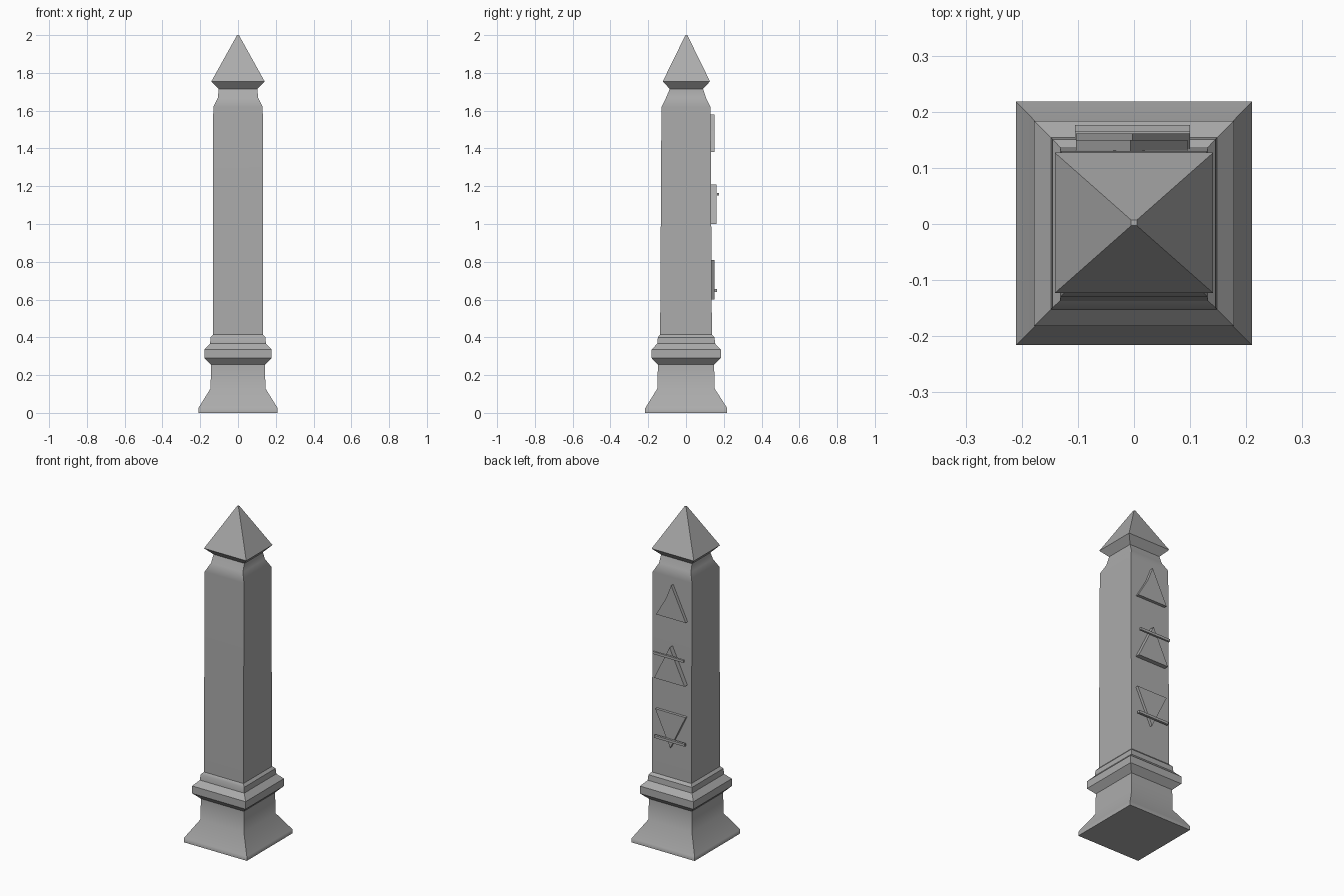
import bpy
import bmesh

old = bpy.data.objects.get("Cube")
if old:
    bpy.data.objects.remove(old)

STONE = (0.41, 0.41, 0.41, 1)
stone = bpy.data.materials.new("grey stone")
stone.use_nodes = True
stone.diffuse_color = STONE
stone.node_tree.nodes["Principled BSDF"].inputs["Base Color"].default_value = STONE


def finish(name, bm):
    """Turn a bmesh into a named stone object."""
    bmesh.ops.recalc_face_normals(bm, faces=bm.faces)
    mesh = bpy.data.meshes.new(name)
    bm.to_mesh(mesh)
    bm.free()
    mesh.materials.append(stone)
    obj = bpy.data.objects.new(name, mesh)
    bpy.context.collection.objects.link(obj)
    return obj


def stack(name, rings):
    """Loft rectangular rings given as (z, half width, half depth, y centre)."""
    bm = bmesh.new()
    loops = [[bm.verts.new((sx * w, cy + sy * d, z))
              for sx, sy in ((-1, -1), (1, -1), (1, 1), (-1, 1))]
             for z, w, d, cy in rings]
    for a, b in zip(loops, loops[1:]):
        for i in range(4):
            j = (i + 1) % 4
            bm.faces.new((a[i], a[j], b[j], b[i]))
    bm.faces.new(loops[0][::-1])
    bm.faces.new(loops[-1])
    return finish(name, bm)


def plate(name, outline, y0, y1):
    """Extrude an (x, z) outline along y."""
    bm = bmesh.new()
    face = bm.faces.new([bm.verts.new((x, y0, z)) for x, z in outline])
    new = bmesh.ops.extrude_face_region(bm, geom=[face])["geom"]
    verts = [v for v in new if isinstance(v, bmesh.types.BMVert)]
    bmesh.ops.translate(bm, verts=verts, vec=(0, y1 - y0, 0))
    return finish(name, bm)


def bar(name, z, y0, y1):
    return plate(name, [(-0.105, z), (0.1, z), (0.1, z + 0.015), (-0.105, z + 0.015)], y0, y1)


# Flared base, moulding, shaft, neck and pointed cap in one body
body = stack("obelisk_body", [
    (0, 0.21, 0.217, 0.001), (0.025, 0.21, 0.217, 0.001),
    (0.13, 0.145, 0.151, 0), (0.255, 0.143, 0.149, 0),
    (0.29, 0.178, 0.183, 0.001), (0.335, 0.178, 0.183, 0.001),
    (0.367, 0.148, 0.153, 0.001), (0.40, 0.145, 0.15, 0.001),
    (0.415, 0.132, 0.137, 0), (1.62, 0.131, 0.13, 0),
    (1.67, 0.106, 0.105, 0), (1.715, 0.103, 0.088, 0.002),
    (1.755, 0.141, 0.125, 0.002), (2.0, 0.005, 0.005, 0.002)])

# Soft shading on the neck and base while the flat faces stay flat
bpy.ops.object.select_all(action="DESELECT")
body.select_set(True)
bpy.context.view_layer.objects.active = body
bpy.ops.object.shade_smooth_by_angle(angle=0.6)
normals = body.modifiers.new("flat shaft", "WEIGHTED_NORMAL")
normals.keep_sharp = True

# Raised symbols on the back
plate("upper_triangle", [(-0.103, 1.38), (-0.006, 1.58), (0.028, 1.495), (0.095, 1.38)], 0.125, 0.15)
plate("middle_triangle", [(-0.103, 1.0), (-0.003, 1.21), (0.1, 1.0)], 0.13, 0.161)
bar("middle_crossbar", 1.15, 0.164, 0.176)
plate("lower_triangle", [(-0.103, 0.81), (0.1, 0.81), (0, 0.6)], 0.13, 0.151)
bar("lower_crossbar", 0.64, 0.15, 0.164)
